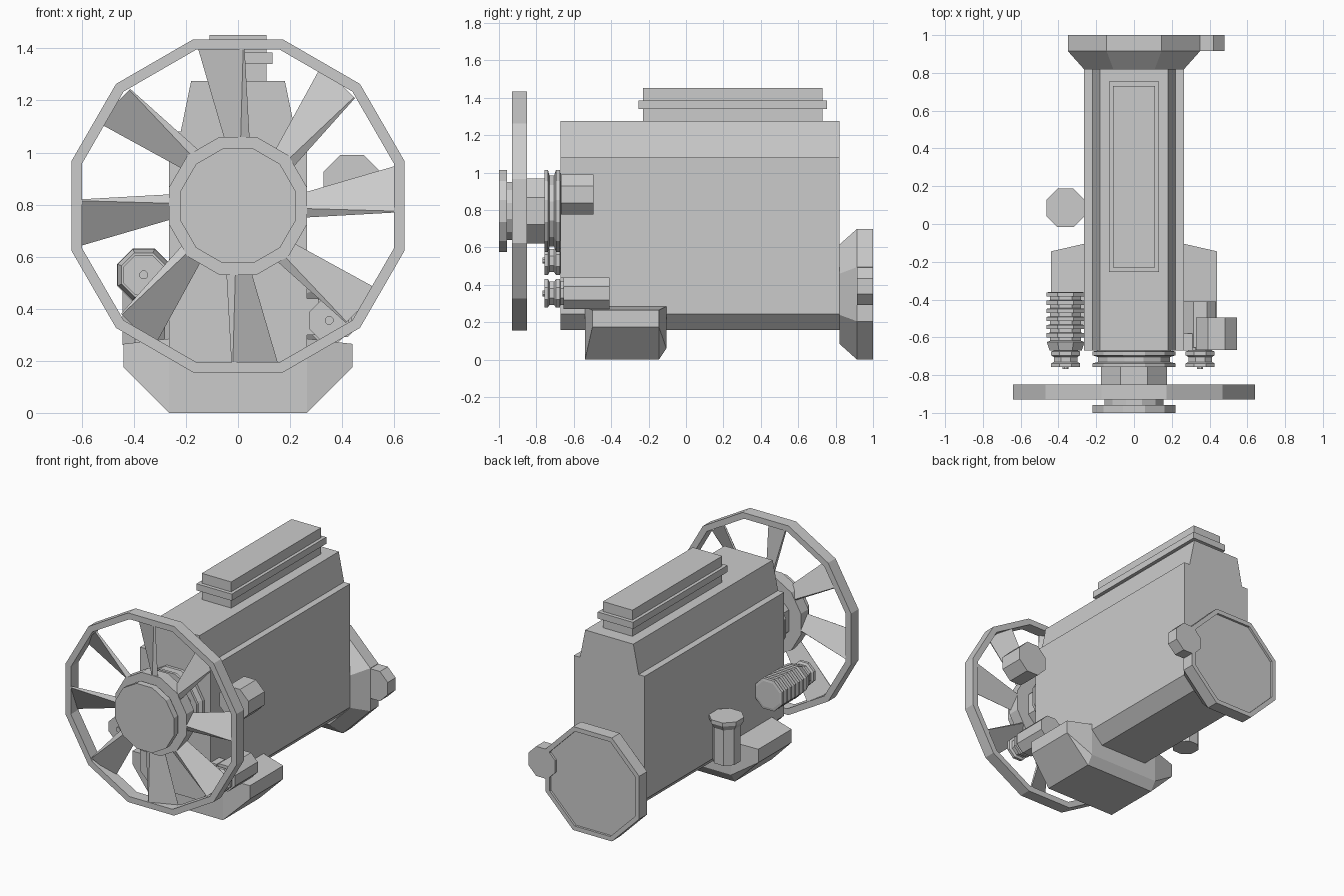
import bpy, bmesh, math
from mathutils import Vector

if "Cube" in bpy.data.objects:
    bpy.data.objects.remove(bpy.data.objects["Cube"])


def finish(name, bm):
    bmesh.ops.recalc_face_normals(bm, faces=bm.faces)
    me = bpy.data.meshes.new(name)
    bm.to_mesh(me)
    bm.free()
    ob = bpy.data.objects.new(name, me)
    bpy.context.collection.objects.link(ob)
    return ob


def lathe(name, profile, center, sides=8, axis='Y', closed=False):
    """Revolve (radius to flat, position) points about an axis through center."""
    bm = bmesh.new()
    rings = []
    for r, h in profile:
        r /= math.cos(math.pi / sides)
        ring = []
        for i in range(sides):
            a = (i + 0.5) * math.tau / sides
            u, v = r * math.cos(a) + center[0], r * math.sin(a) + center[1]
            ring.append(bm.verts.new((u, h, v) if axis == 'Y' else (u, v, h)))
        rings.append(ring)
    pairs = list(zip(rings, rings[1:]))
    if closed:
        pairs.append((rings[-1], rings[0]))
    else:
        bm.faces.new(rings[0])
        bm.faces.new(rings[-1])
    for p, q in pairs:
        for i in range(sides):
            j = (i + 1) % sides
            bm.faces.new((p[i], p[j], q[j], q[i]))
    return finish(name, bm)


def box(name, x0, x1, y0, y1, z0, z1):
    bm = bmesh.new()
    bmesh.ops.create_cube(bm, size=1)
    for v in bm.verts:
        v.co = Vector(((x0 + x1) / 2 + v.co.x * (x1 - x0),
                       (y0 + y1) / 2 + v.co.y * (y1 - y0),
                       (z0 + z1) / 2 + v.co.z * (z1 - z0)))
    return finish(name, bm)


# Engine block: mirrored profile extruded along y
half = [(0.18, 0.16), (0.265, 0.245), (0.265, 1.08), (0.22, 1.08), (0.18, 1.275)]
outline = half + [(-x, z) for x, z in reversed(half)]
bm = bmesh.new()
face = bm.faces.new([bm.verts.new((x, -0.67, z)) for x, z in outline])
ext = bmesh.ops.extrude_face_region(bm, geom=[face])
bmesh.ops.translate(bm, vec=(0, 1.49, 0),
                    verts=[g for g in ext['geom'] if isinstance(g, bmesh.types.BMVert)])
finish("engine_block", bm)

# Valve cover with flange
box("valve_cover_base", -0.11, 0.11, -0.23, 0.73, 1.27, 1.34)
box("valve_cover_flange", -0.132, 0.132, -0.255, 0.755, 1.34, 1.385)
box("valve_cover_top", -0.11, 0.11, -0.23, 0.73, 1.38, 1.452)

# Oil pan
bm = bmesh.new()
for s in (-1, 1):
    for p in [(0.265, -0.54, 0), (0.265, -0.54, 0.285), (0.265, -0.145, 0),
              (0.265, -0.105, 0.06), (0.265, -0.105, 0.285),
              (0.44, -0.5, 0.175), (0.44, -0.5, 0.265),
              (0.44, -0.145, 0.175), (0.44, -0.145, 0.265)]:
        bm.verts.new((s * p[0], p[1], p[2]))
bmesh.ops.convex_hull(bm, input=bm.verts)
bmesh.ops.dissolve_limit(bm, angle_limit=0.01, verts=bm.verts, edges=bm.edges)
finish("oil_pan", bm)

# Flywheel housing with shallow recess, and starter bump
lathe("flywheel_housing", [(0.265, 0.82), (0.35, 0.915), (0.35, 1), (0.32, 1), (0.32, 0.985)],
      (0, 0.35))
lathe("starter_boss", [(0.1, 0.915), (0.1, 1.0)], (0.38, 0.392))

# Fan: ring, hub, cap, shaft and pulley
FAN = (0, 0.795)
lathe("fan_ring", [(0.64, -0.93), (0.64, -0.85), (0.6, -0.85), (0.6, -0.93)], FAN, 12, closed=True)
lathe("fan_hub", [(0.265, -0.93), (0.265, -0.85)], FAN, 12)
lathe("fan_cap", [(0.22, -1), (0.22, -0.957), (0.155, -0.957), (0.155, -0.92)], FAN, 12)
lathe("fan_shaft", [(0.175, -0.86), (0.175, -0.75)], FAN)


def pulley(name, center, r, groove, sides=8):
    lathe(name, [(r, -0.757), (r, -0.738), (groove, -0.73), (groove, -0.705),
                 (r, -0.695), (r, -0.675), (groove, -0.67), (groove, -0.64)], center, sides)


pulley("fan_pulley", FAN, 0.22, 0.19, 12)

# Fan blades: twisted sections (tangential offset, y) at root and tip
root = [(-0.01, -0.93), (0.05, -0.86), (0.04, -0.85), (-0.045, -0.92)]
tip = [(-0.02, -0.93), (0.155, -0.857), (0.15, -0.85), (-0.025, -0.92)]
bm = bmesh.new()
for k in range(8):
    a = k * math.tau / 8
    c, s = math.cos(a), math.sin(a)
    secs = [[bm.verts.new((d * c - t * s, y, FAN[1] + d * s + t * c)) for t, y in sec]
            for d, sec in ((0.25, root), (0.61, tip))]
    for i in range(4):
        j = (i + 1) % 4
        bm.faces.new((secs[0][i], secs[0][j], secs[1][j], secs[1][i]))
    bm.faces.new(secs[0])
    bm.faces.new(secs[1])
finish("fan_blades", bm)

# Alternator with cooling ribs
ALT = (-0.362, 0.53)
prof = [(0.085, -0.67), (0.1, -0.625)]
for i in range(6):
    y = -0.6 + i * 0.043
    prof += [(0.082, y - 0.018), (0.082, y), (0.102, y), (0.102, y + 0.022)]
prof.append((0.085, -0.36))
lathe("alternator", prof, ALT)
pulley("alternator_pulley", ALT, 0.077, 0.062)
lathe("alternator_bolt", [(0.016, -0.767), (0.016, -0.75)], ALT)

# Lower pump and its bracket
PUMP = (0.35, 0.355)
lathe("pump", [(0.085, -0.655), (0.085, -0.41)], PUMP)
pulley("pump_pulley", PUMP, 0.077, 0.062)
lathe("pump_bolt", [(0.016, -0.767), (0.016, -0.75)], PUMP)
box("pump_bracket", 0.25, 0.31, -0.67, -0.58, 0.3, 0.44)

# Upper canister on the right
lathe("side_canister", [(0.108, -0.667), (0.108, -0.495)], (0.437, 0.883))

# Oil filter on the left
lathe("oil_filter", [(0.082, 0.26), (0.082, 0.5), (0.102, 0.535), (0.102, 0.56)],
      (-0.362, 0.085), axis='Z')
